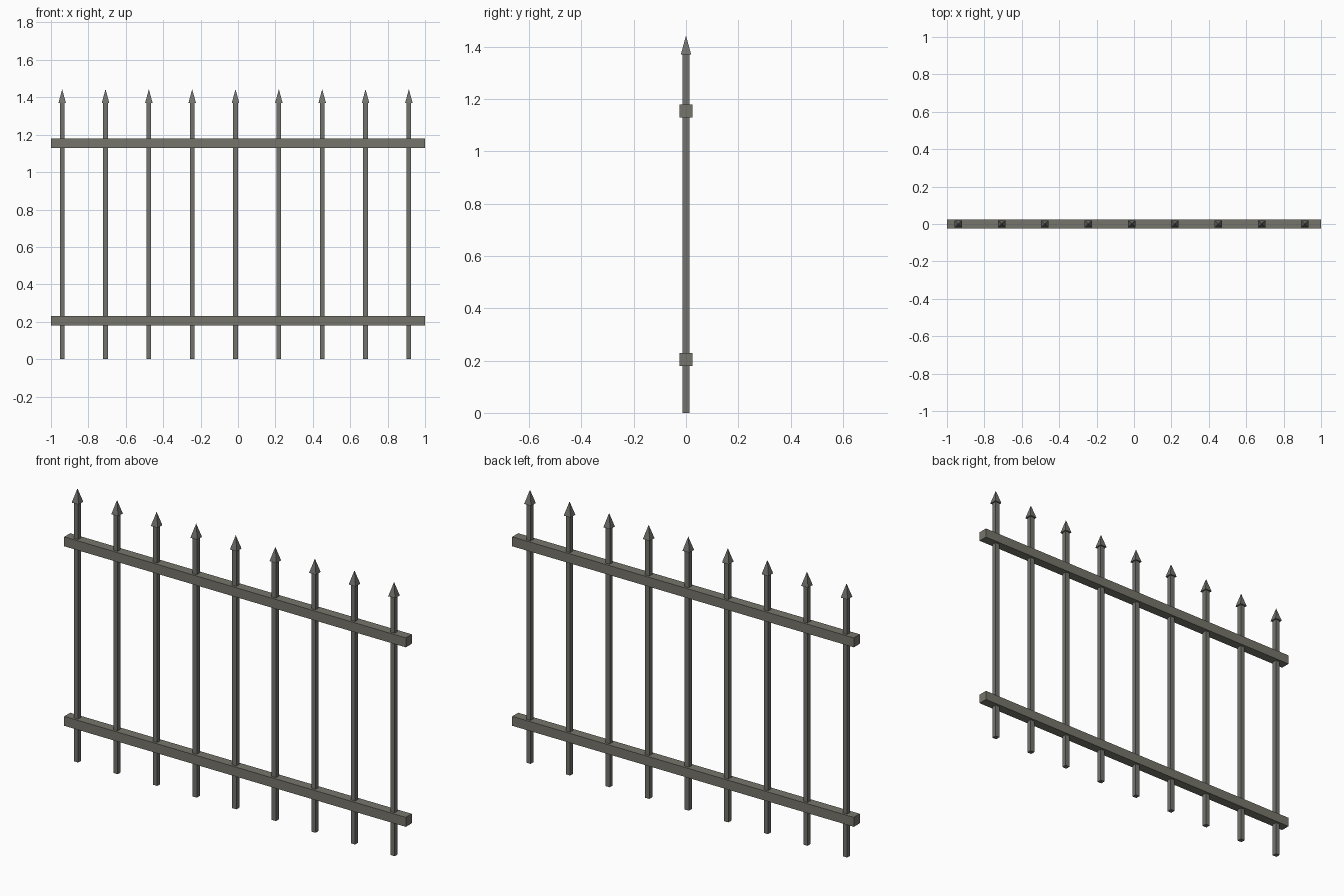
import bpy

if "Cube" in bpy.data.objects:
    bpy.data.objects.remove(bpy.data.objects["Cube"])

def material(name, rgb):
    m = bpy.data.materials.new(name)
    m.diffuse_color = (*rgb, 1.0)
    m.use_nodes = True
    m.node_tree.nodes["Principled BSDF"].inputs["Base Color"].default_value = m.diffuse_color
    return m

rail_iron = material("warm_grey_iron", (0.18, 0.178, 0.148))
bar_iron = material("grey_iron", (0.17, 0.172, 0.155))

def prism(name, x, z0, z1, sx, sy, mat, taper=1.0):
    """Four-sided upright block; taper 0 gives a pyramid."""
    hx, hy = sx / 2, sy / 2
    ring = [(-hx, -hy), (hx, -hy), (hx, hy), (-hx, hy)]
    verts = [(x + a, b, z0) for a, b in ring]
    faces = [(3, 2, 1, 0)]
    if taper == 0:
        verts.append((x, 0, z1))
        faces += [(i, (i + 1) % 4, 4) for i in range(4)]
    else:
        verts += [(x + a * taper, b * taper, z1) for a, b in ring]
        faces += [(i, (i + 1) % 4, (i + 1) % 4 + 4, i + 4) for i in range(4)]
        faces.append((4, 5, 6, 7))
    mesh = bpy.data.meshes.new(name)
    mesh.from_pydata(verts, [], faces)
    mesh.materials.append(mat)
    obj = bpy.data.objects.new(name, mesh)
    bpy.context.collection.objects.link(obj)
    return obj

# horizontal rails
prism("lower_rail", 0, 0.18, 0.23, 2.0, 0.05, rail_iron)
prism("upper_rail", 0, 1.13, 1.18, 2.0, 0.05, rail_iron)

# upright bars with pointed spear heads
for i in range(9):
    x = -0.94 + i * 0.2317
    prism(f"bar_{i + 1}", x, 0, 1.37, 0.025, 0.025, bar_iron)
    prism(f"spear_head_{i + 1}", x, 1.37, 1.443, 0.04, 0.04, bar_iron, taper=0)
